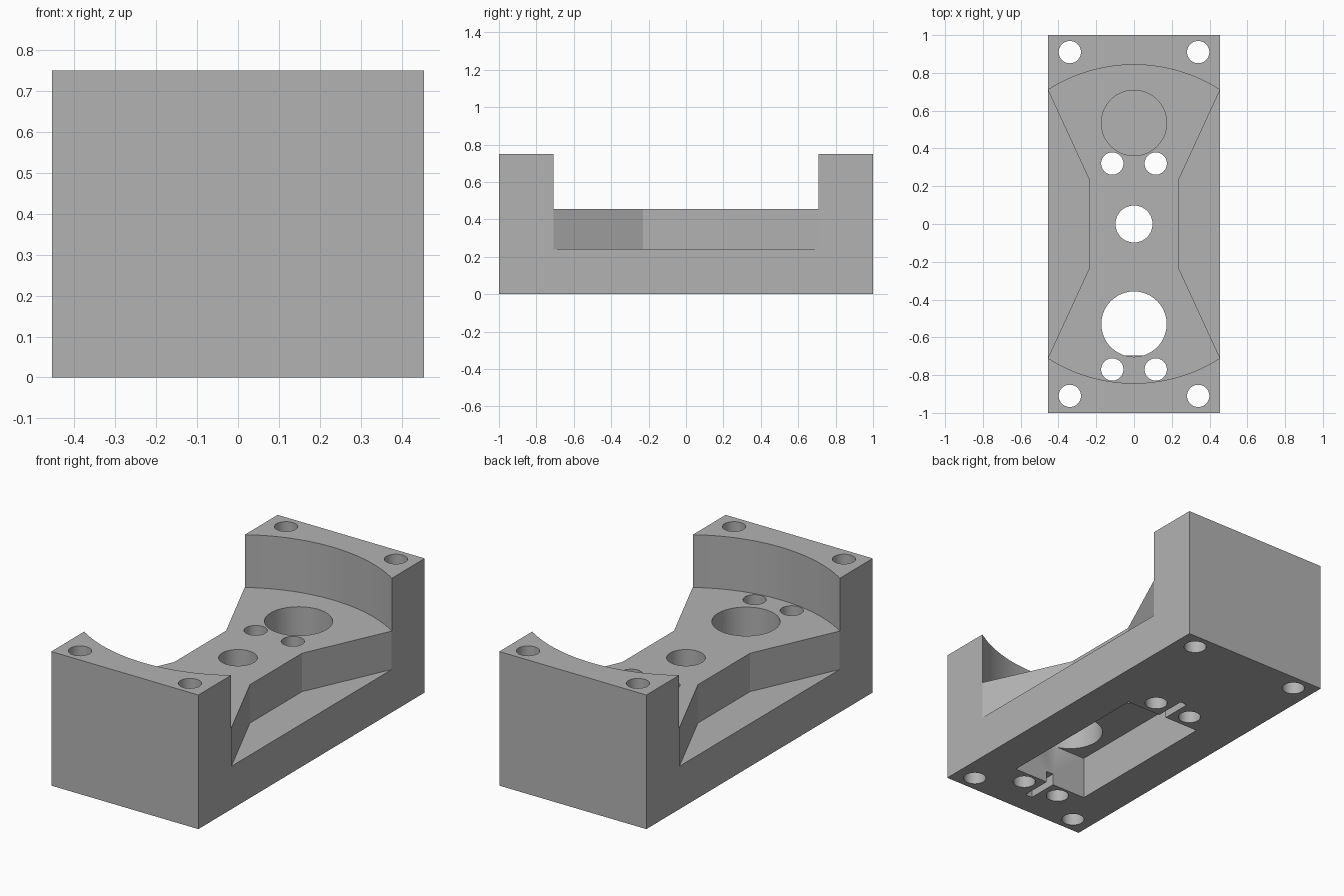
import bpy
import bmesh
from math import cos, sin, tau, radians

cube = bpy.data.objects.get("Cube")
if cube:
    bpy.data.objects.remove(cube, do_unlink=True)

HX, HY, H = 0.455, 1.0, 0.75      # half width, half length, height
DECK, LEDGE, POCKET = 0.455, 0.24, 0.24

grey = bpy.data.materials.new("plain grey")
grey.use_nodes = True
colour = (0.45, 0.45, 0.45, 1)
grey.diffuse_color = colour
grey.node_tree.nodes["Principled BSDF"].inputs["Base Color"].default_value = colour


def prism(name, outline, z0, z1):
    """Upright solid from a counter-clockwise outline."""
    bm = bmesh.new()
    face = bm.faces.new([bm.verts.new((x, y, z0)) for x, y in outline])
    top = bmesh.ops.extrude_face_region(bm, geom=[face])["geom"]
    verts = [v for v in top if isinstance(v, bmesh.types.BMVert)]
    bmesh.ops.translate(bm, verts=verts, vec=(0, 0, z1 - z0))
    bmesh.ops.recalc_face_normals(bm, faces=bm.faces)
    mesh = bpy.data.meshes.new(name)
    bm.to_mesh(mesh)
    bm.free()
    mesh.materials.append(grey)
    obj = bpy.data.objects.new(name, mesh)
    bpy.context.collection.objects.link(obj)
    return obj


def rect(x0, x1, y0, y1):
    return [(x0, y0), (x1, y0), (x1, y1), (x0, y1)]


def circle(x, y, r, n=64):
    return [(x + r * cos(tau * i / n), y + r * sin(tau * i / n)) for i in range(n)]


block = prism("mounting_block", rect(-HX, HX, -HY, HY), 0, H)
cutters = []


def cut(name, outline, z0=-0.1, z1=H + 0.1):
    cutters.append(prism(name, outline, z0, z1))


# Round recess between the two end walls
cut("round_recess", circle(0, 0, 0.843, 160), DECK)

# Tapered side notches that leave a waisted deck
for s in (-1, 1):
    side = [(0.235, -0.23), (0.501, -0.808), (0.501, 0.808), (0.235, 0.23)]
    cut("side_notch", [(s * x, y) for x, y in side], LEDGE, 0.6)

# Underside pocket and the narrow slot running past both its ends
cut("pocket", rect(-0.235, 0.235, -0.695, 0.235), -0.1, POCKET)
cut("slot", rect(-0.022, 0.022, -0.87, 0.41), -0.1, 0.065)

# Large bores: one opens into the pocket, the other is blind
for y in (-0.53, 0.535):
    cut("large_bore", circle(0, y, 0.173), POCKET - 0.005)

# Through holes
cut("centre_hole", circle(0, 0, 0.098))
for s in (-1, 1):
    for x, y in ((0.34, -0.91), (0.34, 0.91), (0.115, -0.77), (0.115, 0.32)):
        cut("bolt_hole", circle(s * x, y, 0.059, 40))

# Apply the cuts and remove the cutters
bpy.context.view_layer.objects.active = block
block.select_set(True)
for cutter in cutters:
    cutter.hide_render = True
    mod = block.modifiers.new(cutter.name, "BOOLEAN")
    mod.operation, mod.solver, mod.object = "DIFFERENCE", "EXACT", cutter
    bpy.ops.object.modifier_apply(modifier=mod.name)
for cutter in cutters:
    bpy.data.objects.remove(cutter, do_unlink=True)

bpy.ops.object.shade_smooth_by_angle(angle=radians(20))
